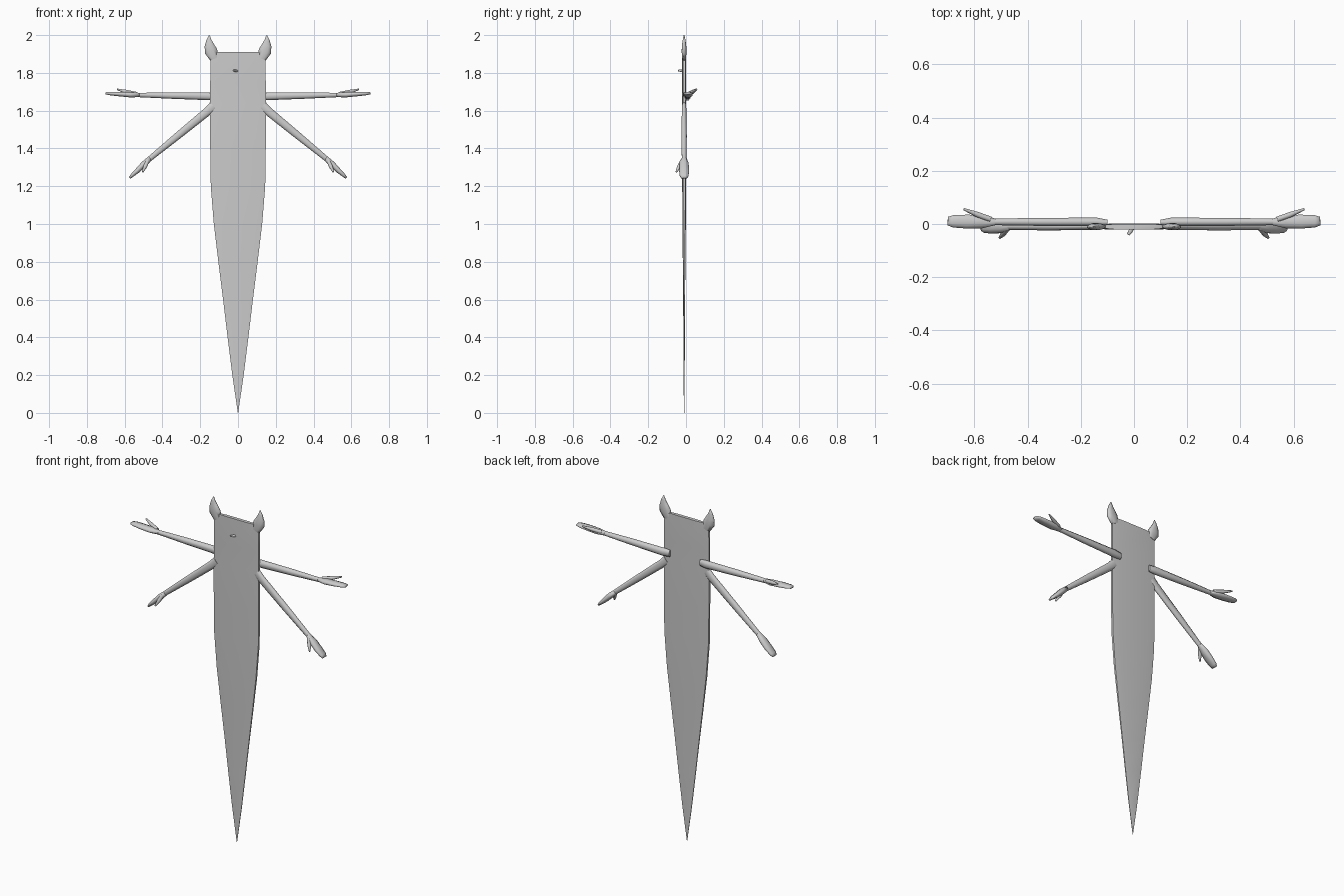
import bpy, math
from mathutils import Vector

cube = bpy.data.objects.get("Cube")
if cube:
    bpy.data.objects.remove(cube)

GREY = (0.6, 0.6, 0.6, 1)
skin = bpy.data.materials.new("plain grey")
skin.use_nodes = True
skin.diffuse_color = GREY
skin.node_tree.nodes["Principled BSDF"].inputs["Base Color"].default_value = GREY


def loft(name, stations, sides=8, power=1.0, mirror=True, angle=80):
    """Skin rounded sections; each station is x, y, z, half width, half depth."""
    pts = [Vector(s[:3]) for s in stations]
    verts, faces = [], []
    turn = [2 * math.pi * (i + 0.5) / sides for i in range(sides)]
    shape = [(math.copysign(abs(math.cos(a)) ** power, math.cos(a)),
              math.copysign(abs(math.sin(a)) ** power, math.sin(a))) for a in turn]
    reach = max(c for c, s in shape)
    for i, st in enumerate(stations):
        t = (pts[min(i + 1, len(pts) - 1)] - pts[max(i - 1, 0)]).normalized()
        u = t.cross(Vector((0, 1, 0))).normalized()
        v = t.cross(u)
        verts += [pts[i] + (u * c * st[3] + v * s * st[4]) / reach for c, s in shape]
    for i in range(len(stations) - 1):
        a, b = i * sides, (i + 1) * sides
        for j in range(sides):
            k = (j + 1) % sides
            faces.append((a + j, a + k, b + k, b + j))
    faces.append(tuple(reversed(range(sides))))
    faces.append(tuple(range(len(verts) - sides, len(verts))))
    mesh = bpy.data.meshes.new(name)
    mesh.from_pydata(verts, [], faces)
    mesh.materials.append(skin)
    obj = bpy.data.objects.new(name, mesh)
    bpy.context.collection.objects.link(obj)
    bpy.ops.object.select_all(action='DESELECT')
    obj.select_set(True)
    bpy.context.view_layer.objects.active = obj
    bpy.ops.object.shade_smooth_by_angle(angle=math.radians(angle))
    if mirror:
        obj.modifiers.new("other side", 'MIRROR')
    return obj


# Flat tapering body
MID = -0.01
outline = [(0, .001, .001), (.2, .03, .003), (.4, .055, .004), (.6, .079, .005),
           (.8, .104, .007), (1.0, .128, .009), (1.2, .144, .010), (1.4, .147, .010),
           (1.58, .147, .011), (1.64, .147, .010), (1.75, .147, .010),
           (1.87, .146, .010), (1.91, .112, .010)]
loft("body", [(0, MID, z, w, d) for z, w, d in outline], power=0.5, mirror=False)

# Horn-shaped ears on the top corners
loft("ears", [(.125, MID, 1.875, .024, .009), (.143, MID, 1.915, .034, .013),
              (.151, MID, 1.945, .026, .011), (.154, MID, 1.975, .013, .007),
              (.152, MID, 2.0, .002, .002)])

# Upper arms, fixed to the back of the body
loft("upper_arms", [(.10, .006, 1.676, .018, .010), (.14, .008, 1.676, .021, .016),
                    (.35, .008, 1.680, .017, .015), (.54, .008, 1.683, .011, .012)])
loft("upper_hands", [(.52, .008, 1.683, .011, .012), (.57, .009, 1.684, .014, .025),
                     (.63, .009, 1.688, .012, .026), (.68, .010, 1.691, .009, .023),
                     (.70, .011, 1.692, .006, .016)])
loft("upper_thumbs", [(.54, .018, 1.690, .010, .010), (.59, .036, 1.700, .010, .010),
                      (.64, .056, 1.713, .004, .004)])

# Lower arms, growing from the body edges
loft("lower_arms", [(.13, MID, 1.625, .026, .010), (.16, MID, 1.597, .023, .012),
                    (.32, MID, 1.466, .019, .014), (.48, MID, 1.335, .013, .012)])
loft("lower_hands", [(.465, MID, 1.348, .013, .012), (.498, MID, 1.317, .016, .024),
                     (.535, MID, 1.280, .013, .026), (.562, MID, 1.256, .009, .023),
                     (.573, MID, 1.244, .006, .016)])
loft("lower_thumbs", [(.478, -.020, 1.335, .010, .010), (.491, -.036, 1.305, .010, .010),
                      (.505, -.052, 1.275, .004, .004)])

# Small slanted nose
loft("nose", [(-.004, -.012, 1.810, .006, .007), (-.013, -.027, 1.811, .006, .008),
              (-.022, -.040, 1.813, .004, .005)], mirror=False)
